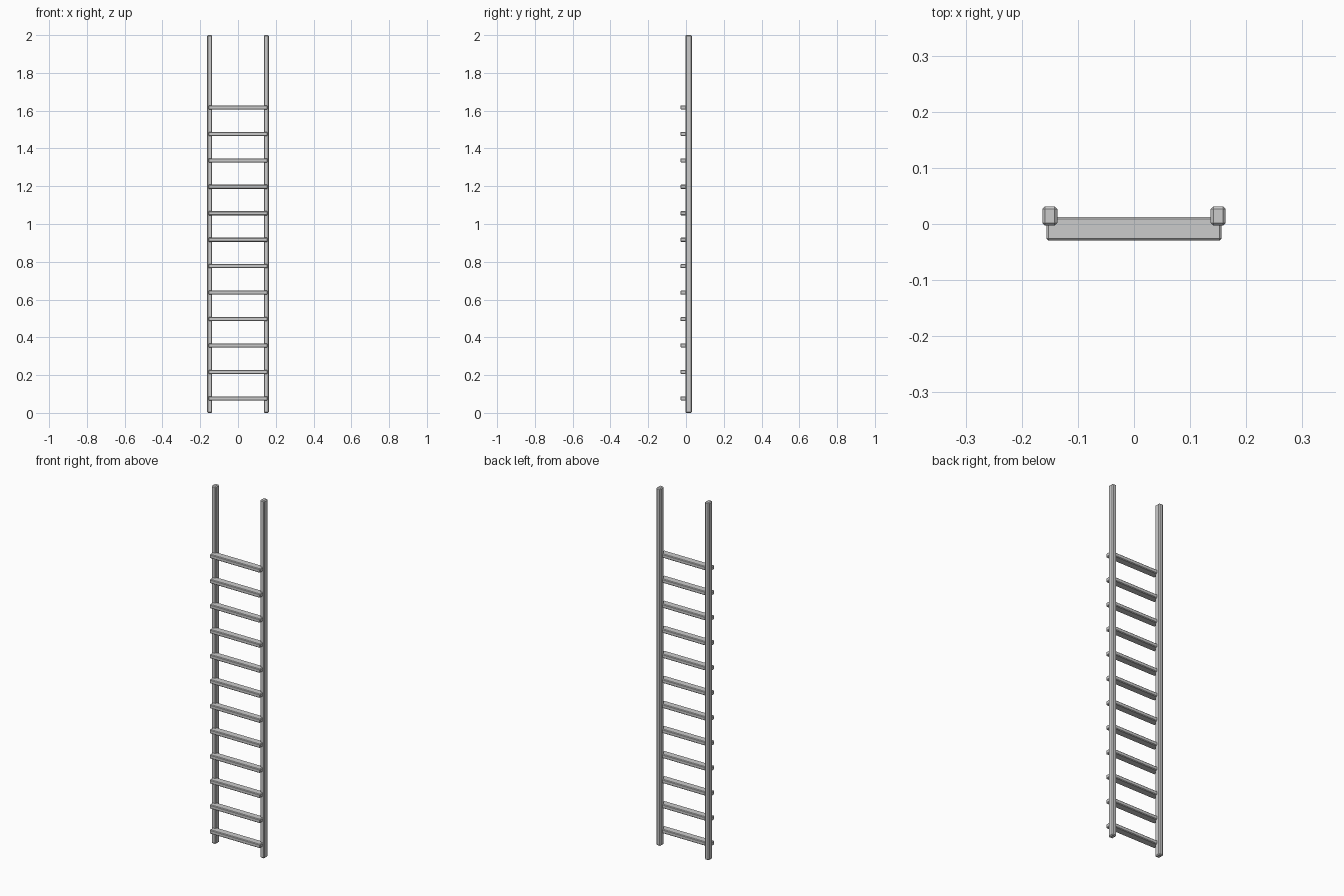
import bpy
import bmesh

if "Cube" in bpy.data.objects:
    bpy.data.objects.remove(bpy.data.objects["Cube"])


def chamfered_bar(name, lo, hi, chamfer):
    """Box spanning lo..hi with every edge flat-chamfered."""
    size = [b - a for a, b in zip(lo, hi)]
    mesh = bpy.data.meshes.new(name)
    bm = bmesh.new()
    bmesh.ops.create_cube(bm, size=1.0)
    bmesh.ops.scale(bm, vec=size, verts=bm.verts)
    bmesh.ops.bevel(bm, geom=bm.edges[:], offset=chamfer, segments=1,
                    profile=0.5, affect='EDGES')
    bm.to_mesh(mesh)
    bm.free()
    obj = bpy.data.objects.new(name, mesh)
    obj.location = [(a + b) / 2 for a, b in zip(lo, hi)]
    bpy.context.collection.objects.link(obj)
    return obj


# Two upright rails
for side, x in (("left", -0.15), ("right", 0.15)):
    chamfered_bar(f"{side}_rail", (x - 0.0135, -0.003, 0),
                  (x + 0.0135, 0.0315, 2), 0.005)

# Twelve rungs set into the front of the rails
first, spacing = 0.077, 0.14
for i in range(12):
    z = first + i * spacing
    chamfered_bar(f"rung_{i + 1}", (-0.156, -0.0295, z - 0.011),
                  (0.156, 0.0125, z + 0.011), 0.0035)
